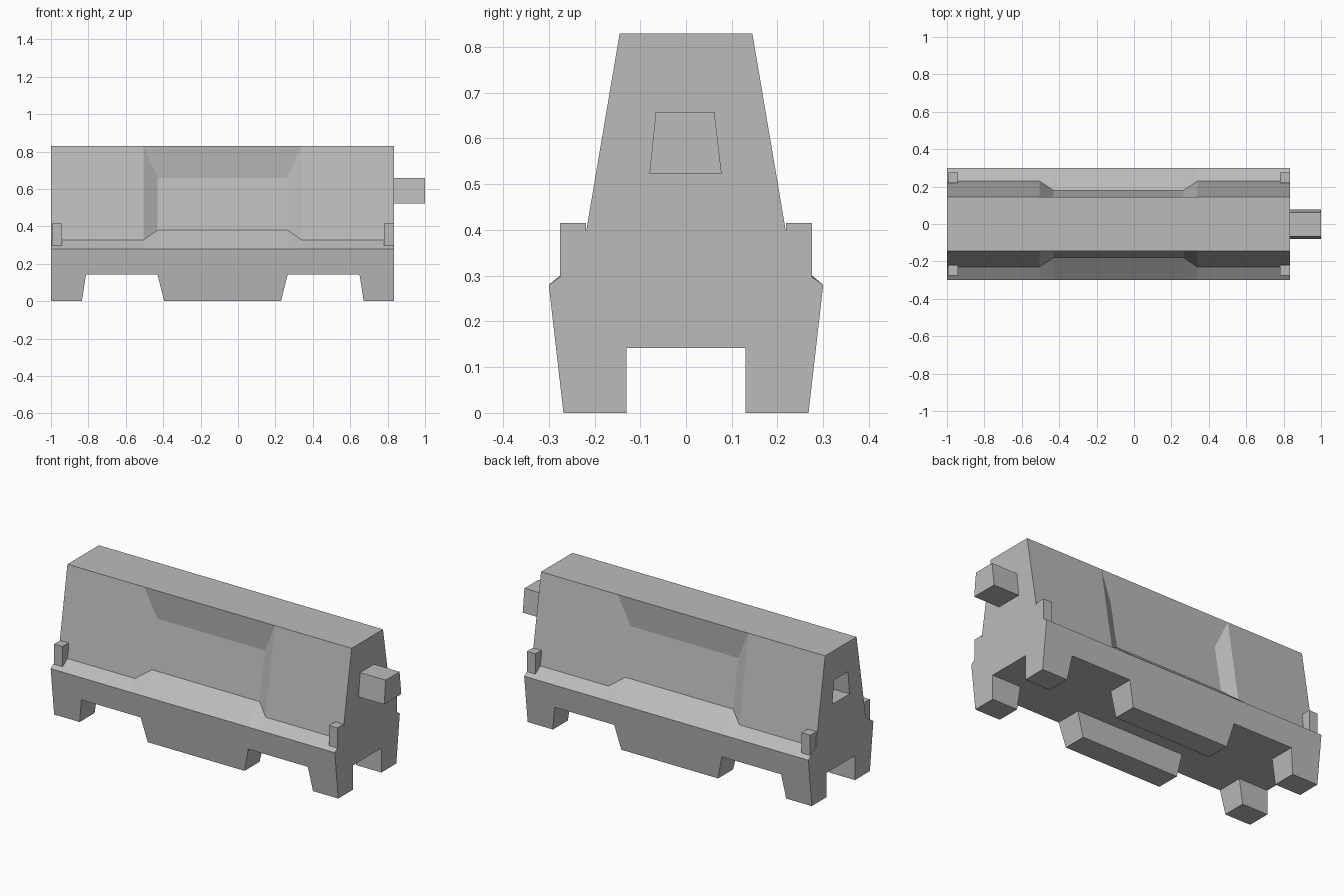
import bpy
import bmesh

cube = bpy.data.objects.get("Cube")
if cube:
    bpy.data.objects.remove(cube, do_unlink=True)

grey = bpy.data.materials.new("plain_grey")
grey.use_nodes = True
COLOUR = (0.5, 0.5, 0.5, 1)
grey.diffuse_color = COLOUR
grey.node_tree.nodes["Principled BSDF"].inputs["Base Color"].default_value = COLOUR


def loft(name, sections):
    """Join closed rings of 3D points into a capped solid."""
    bm = bmesh.new()
    rings = [[bm.verts.new(p) for p in ring] for ring in sections]
    n = len(rings[0])
    for a, b in zip(rings, rings[1:]):
        for i in range(n):
            j = (i + 1) % n
            bm.faces.new((a[i], a[j], b[j], b[i]))
    bm.faces.new(rings[0])
    bm.faces.new(rings[-1])
    bmesh.ops.remove_doubles(bm, verts=bm.verts, dist=1e-5)
    bmesh.ops.recalc_face_normals(bm, faces=bm.faces)
    mesh = bpy.data.meshes.new(name)
    bm.to_mesh(mesh)
    bm.free()
    mesh.materials.append(grey)
    obj = bpy.data.objects.new(name, mesh)
    bpy.context.collection.objects.link(obj)
    return obj


def prism_x(name, profile, x0, x1):
    return loft(name, [[(x, y, z) for y, z in profile] for x in (x0, x1)])


def prism_y(name, profile, y0, y1):
    return loft(name, [[(x, y, z) for x, z in profile] for y in (y0, y1)])


def cut(target, cutter):
    cutter.hide_render = True
    mod = target.modifiers.new("cut", "BOOLEAN")
    mod.operation = "DIFFERENCE"
    mod.solver = "EXACT"
    mod.object = cutter
    bpy.context.view_layer.objects.active = target
    bpy.ops.object.modifier_apply(modifier=mod.name)
    bpy.data.objects.remove(cutter, do_unlink=True)


# Barrier body: full section at the ends, pinched section along the side recess
top = (0.145, 0.83)
base = [(0.268, 0), (0.3, 0.28)]
full = base + [(0.23, 0.328), top, top]
pinched = base + [(0.18, 0.38), (0.131, 0.66), top]
stations = [(-1, full), (-0.505, full), (-0.43, pinched),
            (0.265, pinched), (0.34, full), (0.835, full)]
body = loft("barrier_body", [
    [(x, y, z) for y, z in half] + [(x, -y, z) for y, z in reversed(half)]
    for x, half in stations])

# Openings between the feet, and the channel along the underside
GAP = 0.142
for x0, x1, x2, x3 in ((-0.835, -0.813, -0.43, -0.395), (0.23, 0.265, 0.65, 0.672)):
    lean0, lean1 = (x1 - x0) / GAP, (x3 - x2) / GAP
    d = 0.05
    cut(body, prism_y("fork_opening", [
        (x0 - lean0 * d, -d), (x1, GAP), (x2, GAP), (x3 + lean1 * d, -d)], -0.5, 0.5))
cut(body, prism_x("channel", [(-0.13, -0.05), (-0.13, GAP), (0.13, GAP), (0.13, -0.05)],
                  -1.1, 1.1))

# Socket in one end, matching plug on the other
plug = [(-0.08, 0.522), (0.078, 0.522), (0.062, 0.658), (-0.066, 0.658)]
cut(body, prism_x("socket", plug, -1.1, -0.83))
prism_x("plug", plug, 0.825, 1)

# Small upright pegs on the ledge corners
for end, x in (("right", -0.995), ("left", 0.78)):
    for side, s in (("front", -1), ("back", 1)):
        prism_x(f"peg_{side}_{end}", [(s * 0.219, 0.29), (s * 0.275, 0.29),
                                      (s * 0.275, 0.415), (s * 0.219, 0.415)], x, x + 0.055)
